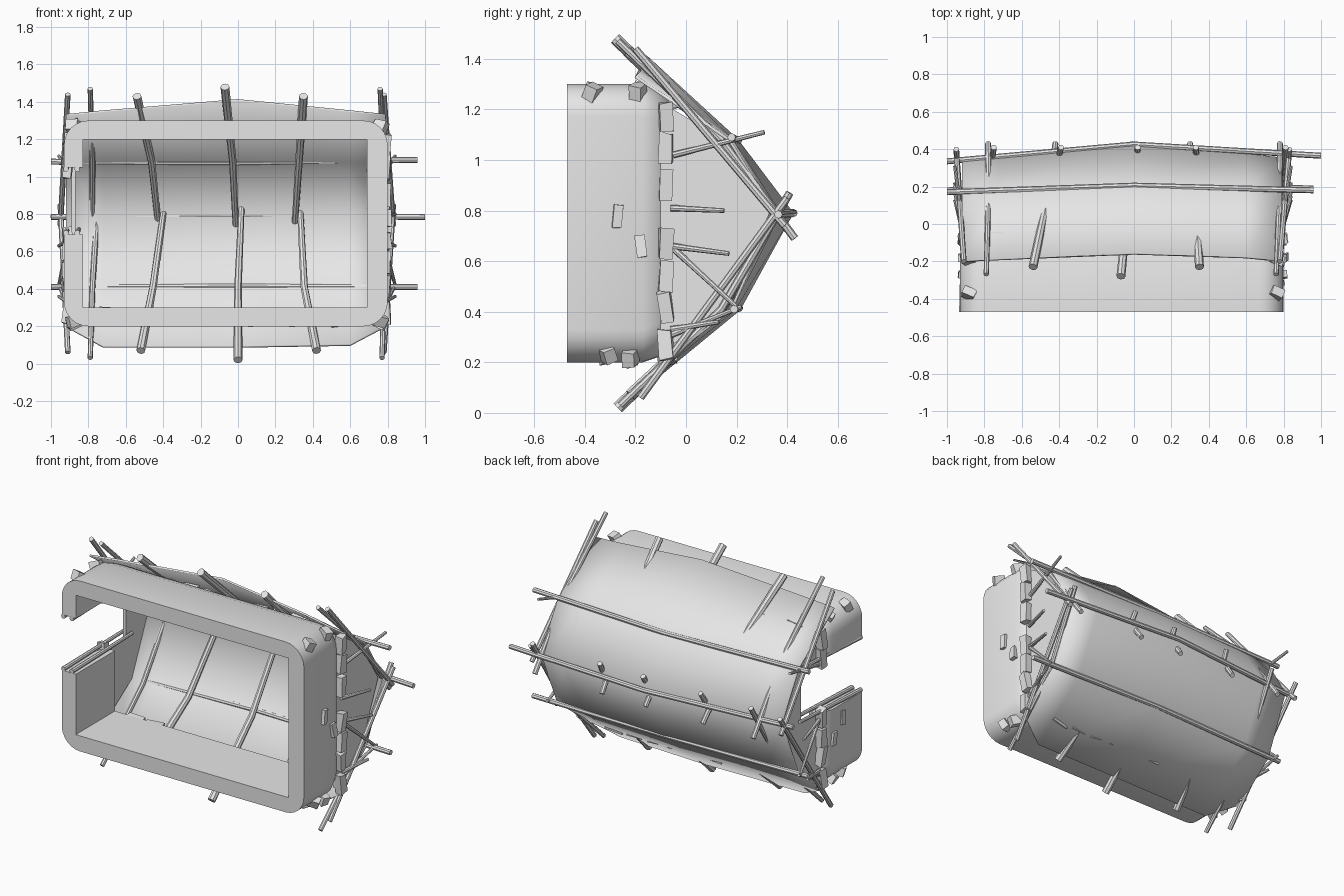
import bpy, bmesh, math, random
from mathutils import Vector, Euler

random.seed(4)
if "Cube" in bpy.data.objects:
    bpy.data.objects.remove(bpy.data.objects["Cube"], do_unlink=True)

grey = bpy.data.materials.new("plain grey")
grey.use_nodes = True
grey.diffuse_color = (0.8, 0.8, 0.8, 1)
grey.node_tree.nodes["Principled BSDF"].inputs["Base Color"].default_value = (0.8, 0.8, 0.8, 1)


def activate(ob):
    bpy.ops.object.select_all(action='DESELECT')
    ob.select_set(True)
    bpy.context.view_layer.objects.active = ob


def finish(name, bm, smooth=None):
    bmesh.ops.recalc_face_normals(bm, faces=bm.faces[:])
    me = bpy.data.meshes.new(name)
    bm.to_mesh(me)
    bm.free()
    me.materials.append(grey)
    ob = bpy.data.objects.new(name, me)
    bpy.context.collection.objects.link(ob)
    if smooth:
        activate(ob)
        bpy.ops.object.shade_smooth_by_angle(angle=math.radians(smooth))
    return ob


def box(name, lo, hi):
    bm = bmesh.new()
    bmesh.ops.create_cube(bm, size=1)
    for v in bm.verts:
        v.co = [(a + b) / 2 + c * (b - a) for a, b, c in zip(lo, hi, v.co)]
    return finish(name, bm)


def cut(ob, lo, hi):
    cutter = box("cutter", lo, hi)
    cutter.hide_render = True
    mod = ob.modifiers.new("cut", 'BOOLEAN')
    mod.operation = 'DIFFERENCE'
    mod.solver = 'EXACT'
    mod.object = cutter
    activate(ob)
    bpy.ops.object.modifier_apply(modifier="cut")
    bpy.data.objects.remove(cutter, do_unlink=True)


def pole(name, points, r0, r1=None):
    """Round tapered pole through the points."""
    r1 = r1 or r0
    cu = bpy.data.curves.new(name, 'CURVE')
    cu.dimensions = '3D'
    cu.bevel_depth = 1
    cu.bevel_resolution = 2
    cu.use_fill_caps = True
    sp = cu.splines.new('POLY')
    sp.points.add(len(points) - 1)
    for i, (p, q) in enumerate(zip(sp.points, points)):
        p.co = (*q, 1)
        p.radius = r0 + (r1 - r0) * i / (len(points) - 1)
    cu.materials.append(grey)
    ob = bpy.data.objects.new(name, cu)
    bpy.context.collection.objects.link(ob)
    activate(ob)
    bpy.ops.object.convert(target='MESH')
    bpy.ops.object.shade_smooth_by_angle(angle=math.radians(40))


def stone(place, size, tilt=0.15):
    """Roughly squared block, slightly turned."""
    bm = bmesh.new()
    bmesh.ops.create_cube(bm, size=1)
    turn = Euler([random.uniform(-tilt, tilt) for _ in range(3)]).to_matrix()
    for v in bm.verts:
        v.co = turn @ Vector([c * s * random.uniform(0.85, 1.1) for c, s in zip(v.co, size)])
        v.co += Vector(place)
    finish("stone", bm)


# Wall ring: rounded block, hollowed by a square opening
LEFT, RIGHT, LOW, HIGH, FRONT = -0.93, 0.80, 0.2, 1.3, -0.47


def rounded_loop(bm, y, inset, r=0.13):
    loop = []
    corners = [(RIGHT, HIGH, 0), (LEFT, HIGH, 90), (LEFT, LOW, 180), (RIGHT, LOW, 270)]
    for cx, cz, start in corners:
        cx += (-1 if cx > 0 else 1) * (r + inset)
        cz += (-1 if cz > 0.75 else 1) * (r + inset)
        for k in range(7):
            a = math.radians(start + 15 * k)
            loop.append(bm.verts.new((cx + r * math.cos(a), y, cz + r * math.sin(a))))
    return loop


bm = bmesh.new()
loops = [rounded_loop(bm, y, i) for y, i in ((FRONT, 0), (-0.17, 0), (-0.11, 0.02), (-0.07, 0.06))]
for a, b in zip(loops, loops[1:]):
    n = len(a)
    for i in range(n):
        bm.faces.new((a[i], a[(i + 1) % n], b[(i + 1) % n], b[i]))
bm.faces.new(loops[0])
bm.faces.new(loops[-1])
walls = finish("walls", bm)
cut(walls, (LEFT + 0.1, -1, LOW + 0.1), (RIGHT - 0.11, 1, HIGH - 0.1))
cut(walls, (-1.2, -1, 0.69), (-0.7, 1, 1.05))
activate(walls)
bpy.ops.object.shade_smooth_by_angle(angle=math.radians(35))

# Roof sheet: x, upper eave y z, side y, ridge y, lower eave y z
sections = [(-0.92, -0.2, 1.33, 0.16, 0.33, -0.1, 0.2),
            (-0.72, -0.19, 1.35, 0.17, 0.35, -0.19, 0.09),
            (0, -0.16, 1.41, 0.2, 0.42, -0.18, 0.09),
            (0.6, -0.18, 1.35, 0.18, 0.37, -0.19, 0.1),
            (0.79, -0.2, 1.33, 0.17, 0.35, -0.1, 0.2)]
bm = bmesh.new()
rows = []
for x, uy, uz, side, ridge, ly, lz in sections:
    profile = [(uy, uz), (side, 1.08), (ridge, 0.79), (side + 0.01, 0.41), (ly, lz)]
    rows.append([bm.verts.new((x, y, z)) for y, z in profile])
for a, b in zip(rows, rows[1:]):
    for i in range(4):
        bm.faces.new((a[i], a[i + 1], b[i + 1], b[i]))
roof = finish("roof", bm, 75)
thick = roof.modifiers.new("thickness", 'SOLIDIFY')
thick.thickness = 0.012
thick.offset = 0

# Gable panels
for x, name in ((-0.89, "right_gable"), (0.75, "left_gable")):
    bm = bmesh.new()
    outline = [(-0.1, 1.23), (0.15, 1.08), (0.33, 0.79), (0.16, 0.41), (-0.1, 0.24)]
    face = bm.faces.new([bm.verts.new((x, y, z)) for y, z in outline])
    out = bmesh.ops.extrude_face_region(bm, geom=[face])
    for v in out["geom"]:
        if isinstance(v, bmesh.types.BMVert):
            v.co.x += 0.02
    gable = finish(name, bm)
    if x < 0:
        cut(gable, (-1.2, -1, 0.69), (-0.7, 0.1, 1.05))

# Long poles along the roof
pole("ridge_pole", [(-1, 0.335, 0.785), (0, 0.425, 0.79), (1, 0.365, 0.785)], 0.016)
pole("upper_pole", [(-1, 0.17, 1.08), (0, 0.205, 1.075), (0.96, 0.18, 1.09)], 0.016)
pole("lower_pole", [(-1, 0.18, 0.41), (0, 0.21, 0.415), (0.96, 0.19, 0.41)], 0.016)

# Rafters crossing at the ridge: upper eave x, lower eave x, ridge x, reach
for ux, lx, rx, reach in ((-0.79, -0.79, -0.77, 0.0), (-0.54, -0.52, -0.41, -0.04),
                          (-0.07, 0, 0, 0.01), (0.35, 0.42, 0.31, -0.04), (0.76, 0.77, 0.79, 0.0)):
    r = 0.014 if abs(ux) > 0.7 else 0.024
    pole("upper_rafter", [(ux, -0.27 - reach, 1.47 + reach), (ux * 0.4 + rx * 0.6, 0.14, 1.08),
                          (rx - 0.01, 0.43, 0.69)], r, 0.016)
    pole("lower_rafter", [(lx, -0.26 - reach, 0.03 - reach), (lx * 0.4 + rx * 0.6, 0.14, 0.41),
                          (rx + 0.02, 0.41, 0.87)], r, 0.016)

# Verge poles and gable sticks
for x, out in ((-0.91, -0.04), (0.78, 0.05)):
    pole("upper_verge", [(x, -0.2, 1.44), (x + out, 0.39, 0.74)], 0.015)
    pole("lower_verge", [(x, -0.18, 0.06), (x + out, 0.4, 0.85)], 0.015)
    for y0, z0, y1, z1 in ((-0.05, 1.02, 0.31, 1.11), (-0.06, 0.81, 0.15, 0.8), (-0.06, 0.66, 0.17, 0.63),
                           (-0.05, 0.65, 0.2, 0.42), (-0.08, 0.3, 0.22, 0.42), (-0.06, 0.33, 0.13, 0.36)):
        if x > 0 or not 0.69 < z0 < 1.0:
            pole("gable_stick", [(x, y0, z0), (x + out * 1.2, y1, z1)], 0.013, 0.009)

# Doorway posts
for z in (0.7, 1.04):
    for x in (-0.92, -0.86):
        pole("door_post", [(x, FRONT, z), (x + 0.01, 0.14, z + 0.02)], 0.015, 0.011)

# Stones capping the walls
for x in (-0.75, -0.48, -0.3, -0.14, 0.2, 0.35, 0.48):
    stone((x, -0.07, 1.23), (0.11, 0.06, 0.04))
for x in (-0.69, -0.55, -0.17, 0.1, 0.25, 0.4, 0.55):
    stone((x, -0.07, random.choice((0.22, 0.28))), (0.11, 0.06, 0.04))
for z in (0.35, 0.57, 0.78, 1.0):
    stone((0.72, -0.06, z), (0.05, 0.06, 0.1))
for x in (-0.91, 0.79):
    for z in (0.27, 0.42, 0.54, 0.67, 0.9, 1.05, 1.17):
        if x > 0 or not 0.69 < z < 1.05:
            stone((x, -0.08, z), (0.05, 0.055, 0.12))
    # Stones set in the walls and their rounded corners
    edge = x - math.copysign(0.03, x)
    for y, z in ((-0.37, 1.27), (-0.19, 1.27), (-0.31, 0.23), (-0.22, 0.22)):
        stone((edge, y, z), (0.07, 0.05, 0.06), 0.5)
    for y, z in ((-0.27, 0.6 if x < 0 else 0.78), (-0.18, 0.5 if x < 0 else 0.66)):
        stone((x + math.copysign(0.01, x), y, z), (0.04, 0.04, 0.09))
